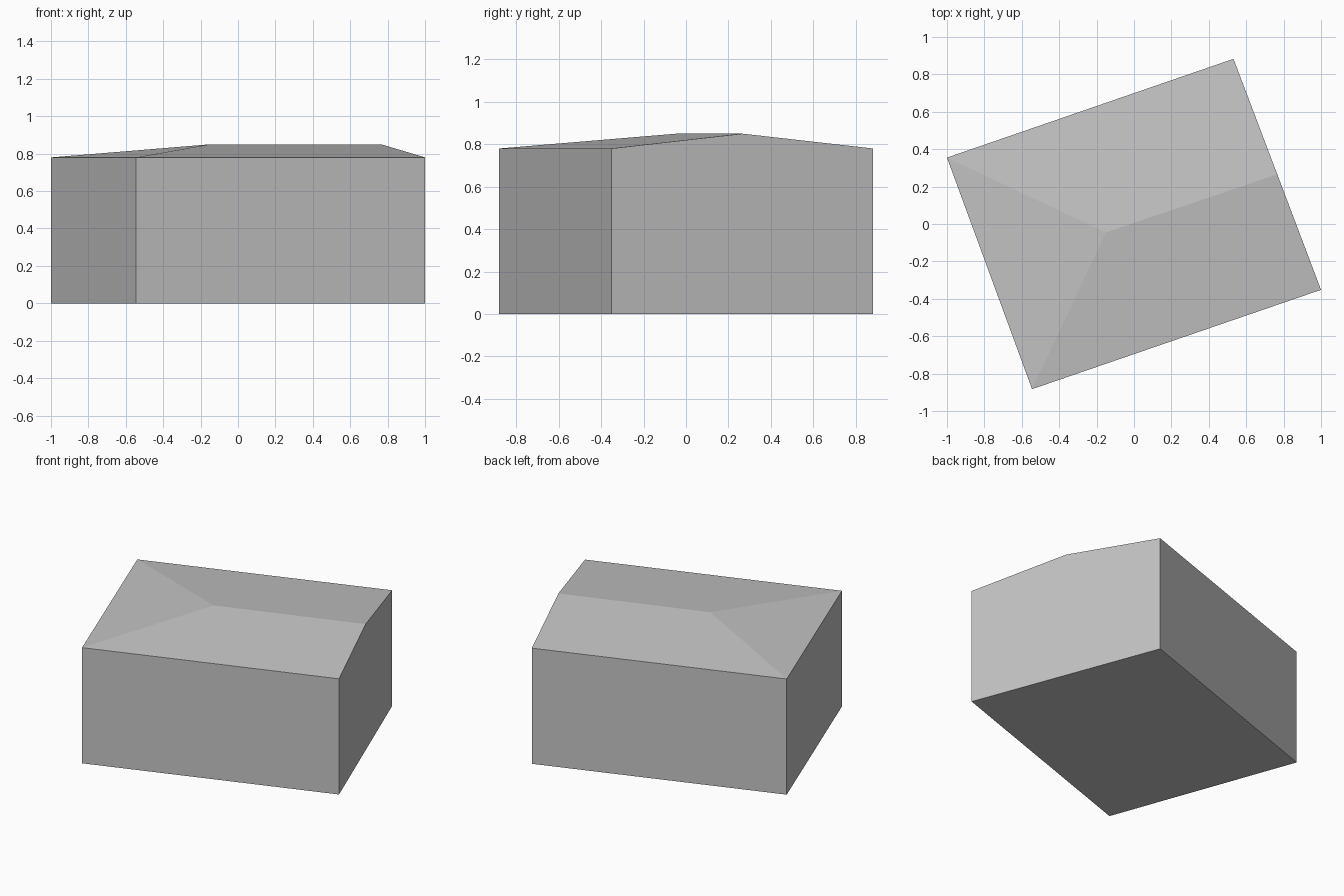
import bpy

cube = bpy.data.objects.get("Cube")
if cube:
    bpy.data.objects.remove(cube, do_unlink=True)

# One plain grey for the whole building
grey = bpy.data.materials.new("plain_grey")
grey.use_nodes = True
colour = (0.55, 0.55, 0.55, 1)
grey.diffuse_color = colour
grey.node_tree.nodes["Principled BSDF"].inputs["Base Color"].default_value = colour

EAVES, RIDGE = 0.78, 0.85
# Footprint, anticlockwise from the left corner
plan = [(-1, 0.355), (-0.545, -0.883), (1, -0.352), (0.532, 0.883)]
hip_end = (-0.15, -0.045, RIDGE)
gable_end = (0.766, 0.266, RIDGE)


def add_part(name, verts, faces):
    mesh = bpy.data.meshes.new(name)
    mesh.from_pydata(verts, [], faces)
    mesh.materials.append(grey)
    mesh.update()
    part = bpy.data.objects.new(name, mesh)
    bpy.context.collection.objects.link(part)
    return part


floor = [(x, y, 0) for x, y in plan]
eaves = [(x, y, EAVES) for x, y in plan]

# Walls with floor; the right end wall rises to a gable peak
wall_faces = [(3, 2, 1, 0)]
for i in range(4):
    j = (i + 1) % 4
    peak = (8,) if i == 2 else ()
    wall_faces.append((i, j, j + 4) + peak + (i + 4,))
add_part("walls", floor + eaves + [gable_end], wall_faces)

# Roof: hipped at the left end, two long slopes to the gable
add_part("roof", eaves + [hip_end, gable_end],
         [(0, 1, 4), (1, 2, 5, 4), (3, 0, 4, 5)])
